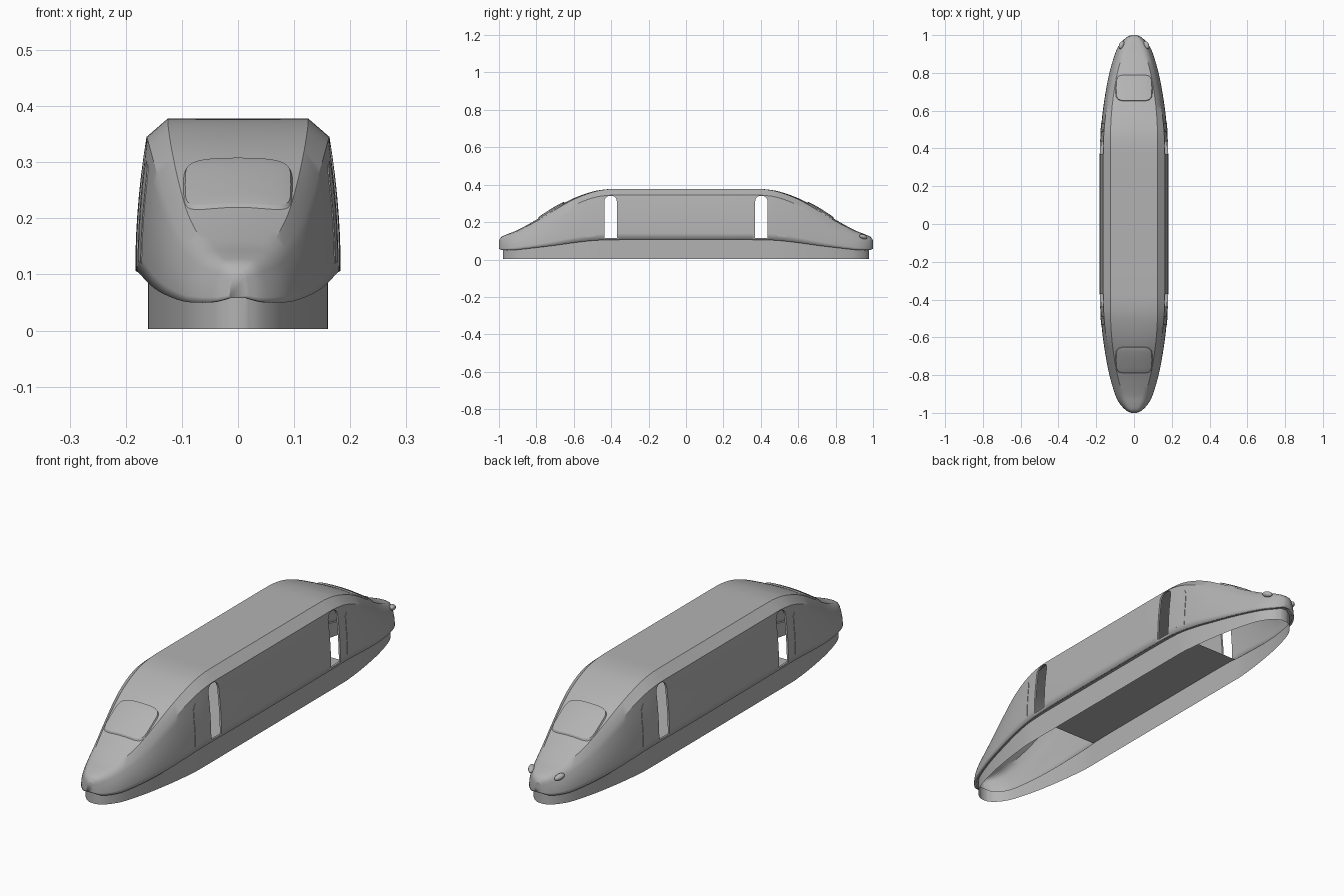
import bpy, bmesh, math

if "Cube" in bpy.data.objects:
    bpy.data.objects.remove(bpy.data.objects["Cube"])

grey = bpy.data.materials.new("plain grey")
grey.diffuse_color = (0.45, 0.45, 0.45, 1)
grey.use_nodes = True
grey.node_tree.nodes["Principled BSDF"].inputs["Base Color"].default_value = grey.diffuse_color

# Half-train stations: y, half width, bottom z, crease x, crease z, roof edge x, roof z
ROWS = [
    (0.00, .183, .106, .163, .345, .125, .378),
    (0.20, .183, .106, .163, .345, .125, .378),
    (0.33, .182, .106, .163, .345, .125, .378),
    (0.42, .180, .105, .162, .343, .125, .376),
    (0.50, .175, .101, .158, .329, .124, .363),
    (0.60, .165, .090, .147, .290, .118, .328),
    (0.70, .150, .076, .129, .233, .106, .276),
    (0.80, .130, .064, .106, .179, .088, .213),
    (0.90, .101, .053, .077, .140, .060, .158),
    (0.95, .076, .050, .057, .124, .042, .138),
    (0.985, .044, .051, .034, .110, .025, .122),
    (1.00, .015, .058, .012, .094, .009, .102)]


def catmull(a, b, c, d, t):
    return .5 * (2*b + (c-a)*t + (2*a-5*b+4*c-d)*t*t + (3*b-a-3*c+d)*t**3)


# Densely sampled stations, front half first
HALF = []
for i in range(len(ROWS) - 1):
    quad = [ROWS[max(i-1, 0)], ROWS[i], ROWS[i+1], ROWS[min(i+2, len(ROWS)-1)]]
    for s in range(4):
        HALF.append(tuple(catmull(*v, s/4) for v in zip(*quad)))
HALF.append(ROWS[-1])
FULL = [(-r[0],) + tuple(r[1:]) for r in reversed(HALF[1:])] + HALF


def station(y):
    """Station values at any y, linearly read from the dense samples."""
    y = abs(y)
    for a, b in zip(HALF, HALF[1:]):
        if y <= b[0]:
            f = (y - a[0]) / (b[0] - a[0])
            return tuple(p + (q-p)*f for p, q in zip(a, b))
    return HALF[-1]


def crown(r):
    s = min(max((abs(r[0]) - .4) / .3, 0), 1)
    return .25 * (r[6] - r[4]) * s


def side_point(r, t):
    y, w, zb, xc, zc = r[:5]
    return (w - (w-xc)*t*t, y, zb + (zc-zb)*t)


def roof_z(x, y):
    _, w, zb, xc, zc, xr, zr = station(y)
    c = crown((y, w, zb, xc, zc, xr, zr))
    x = abs(x)
    if x <= xr:
        return zr - c*(x/xr)**2
    return zr - c + (zc - zr + c) * min((x-xr)/(xc-xr), 1)


def section(r):
    y, w, zb, xc, zc, xr, zr = r
    right = [side_point(r, t/7) for t in range(8)]
    right += [(xr*f, y, zr - crown(r)*f*f) for f in (1, .75, .5, .25)]
    return right + [(0, y, zr)] + [(-x, v, z) for x, v, z in reversed(right)]


def make(name, verts, faces, smooth=True):
    me = bpy.data.meshes.new(name)
    me.from_pydata(verts, [], faces)
    bm = bmesh.new()
    bm.from_mesh(me)
    bmesh.ops.recalc_face_normals(bm, faces=bm.faces)
    bm.to_mesh(me)
    bm.free()
    me.materials.append(grey)
    ob = bpy.data.objects.new(name, me)
    bpy.context.collection.objects.link(ob)
    bpy.ops.object.select_all(action='DESELECT')
    ob.select_set(True)
    bpy.context.view_layer.objects.active = ob
    if smooth:
        bpy.ops.object.shade_smooth_by_angle(angle=math.radians(30))
    return ob


def grid(name, lines, closed=False, caps=False):
    n, m = len(lines[0]), len(lines)
    verts = [p for l in lines for p in l]
    faces = [(i*n+j, i*n+j+1, (i+1) % m*n+j+1, (i+1) % m*n+j)
             for i in range(m if closed else m-1) for j in range(n-1)]
    if caps:
        faces += [tuple(range(n)), tuple(range((m-1)*n, m*n))]
    return make(name, verts, faces)


# Body shell, normals forced outwards before it is thickened inwards
body = grid("body_shell", [section(r) for r in FULL], caps=True)
top = max(body.data.polygons, key=lambda p: p.center.z - abs(p.center.y)*.01)
if top.normal.z < 0:
    body.data.flip_normals()
solid = body.modifiers.new("thickness", 'SOLIDIFY')
solid.thickness, solid.offset = .008, -1

# Door openings cut right through both sides
for sy in (-1, 1):
    hw, rad, z0, z1 = .033, .03, .115, .341
    outline = [(-hw, z0), (hw, z0)]
    for cx, a0 in ((hw-rad, 0), (rad-hw, 90)):
        outline += [(cx + rad*math.cos(math.radians(a0 + k*15)),
                     z1 - rad + rad*math.sin(math.radians(a0 + k*15))) for k in range(7)]
    n = len(outline)
    verts = [(x, sy*.403 + u, v) for x in (-.3, .3) for u, v in outline]
    faces = [(i, (i+1) % n, n+(i+1) % n, n+i) for i in range(n)]
    faces += [tuple(range(n)), tuple(range(n, 2*n))]
    cutter = make("door_cutter", verts, faces, smooth=False)
    cutter.hide_render = True
    cutter.hide_set(True)
    cut = body.modifiers.new("door", 'BOOLEAN')
    cut.operation, cut.solver, cut.object = 'DIFFERENCE', 'EXACT', cutter

# Bake the shell so the cutters can go
deps = bpy.context.evaluated_depsgraph_get()
baked = bpy.data.meshes.new_from_object(body.evaluated_get(deps))
body.modifiers.clear()
body.data = baked
for ob in [o for o in bpy.data.objects if o.name.startswith("door_cutter")]:
    bpy.data.objects.remove(ob)

# Skirt below the body, with the ledge joining it to the shell
lines = []
for sx, rows in ((1, FULL), (-1, FULL[::-1])):
    for r in rows:
        y, w, zb = r[:3]
        x = sx * min(.16, w*.92)
        lines.append([(x, y*.978, .003), (x, y*.978, zb + .002), (sx*(w-.002), y*.999, zb + .002)])
skirt = grid("lower_skirt", lines, closed=True)

# Passenger floor
grid("cabin_floor", [[(-r[1]*.94, r[0], .109), (r[1]*.94, r[0], .109)]
                     for r in FULL if abs(r[0]) < .47])

for sy, end in ((-1, "front"), (1, "rear")):
    # Raised, rounded windscreen following the roof
    verts, faces, N = [(0, sy*.72, roof_z(0, .72) + .008)], [], 48
    rings = ((.3, .008), (.6, .008), (.85, .0075), (.95, .006), (1, -.004))
    for s, h in rings:
        for k in range(N):
            a = 2*math.pi*k/N
            c, d = math.cos(a), math.sin(a)
            x = .099*s*math.copysign(abs(c)**.4, c)
            y = .72 + .071*s*math.copysign(abs(d)**.4, d)
            verts.append((x, sy*y, roof_z(x, y) + h))
    faces += [(0, 1+k, 1+(k+1) % N) for k in range(N)]
    for i in range(len(rings)-1):
        faces += [(1+i*N+k, 1+i*N+(k+1) % N, 1+(i+1)*N+(k+1) % N, 1+(i+1)*N+k) for k in range(N)]
    make(end + "_windscreen", verts, faces)

    # Thin cab door panels beside the openings, narrowed to a rounded top
    for sx, side in ((-1, "left"), (1, "right")):
        panel = []
        for t in (.1, .3, .5, .7, .8, .85, .88):
            hw = .024 * math.sqrt(max(1 - (max(t-.75, 0)/.14)**2, .05))
            row = []
            for f, h in ((-1, -.002), (-1, .002), (0, .002), (1, .002), (1, -.002)):
                x, y, z = side_point(station(.51 + f*hw), t)
                row.append((sx*(x+h), sy*y, z))
            panel.append(row)
        grid(f"{end}_{side}_cab_door", panel)

# Oval lamps on the rear nose only
for sx, side in ((-1, "left"), (1, "right")):
    bpy.ops.mesh.primitive_uv_sphere_add(segments=20, ring_count=10, radius=1,
                                         location=(sx*.066, .948, .122))
    lamp = bpy.context.object
    lamp.name = side + "_lamp"
    lamp.scale = (.013, .023, .012)
    lamp.rotation_euler = (-.3, 0, sx*.45)
    lamp.data.materials.append(grey)
    bpy.ops.object.shade_smooth_by_angle(angle=math.radians(40))
